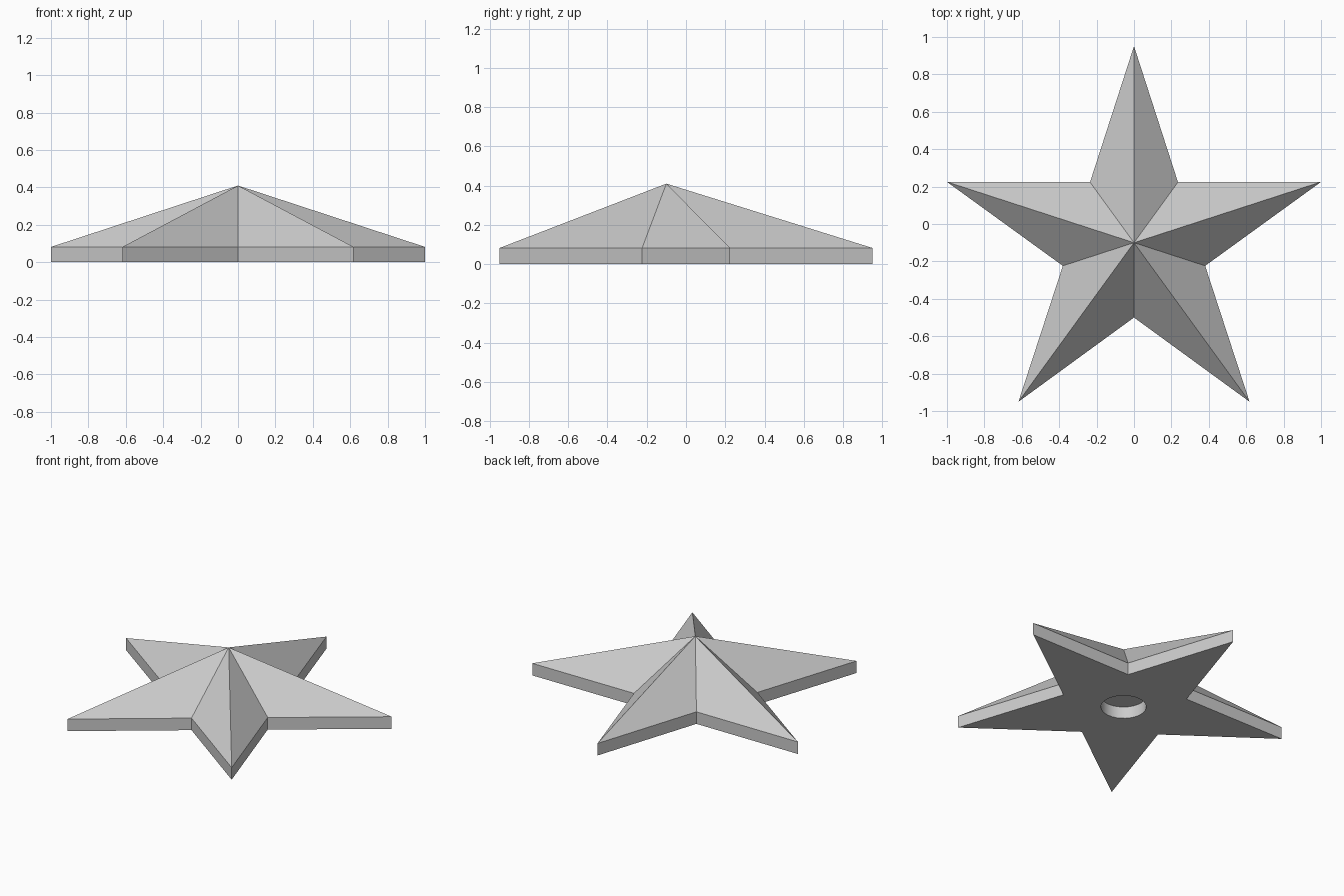
import bpy
import bmesh
from math import sin, cos, pi

cube = bpy.data.objects.get("Cube")
if cube:
    bpy.data.objects.remove(cube, do_unlink=True)

POINTS = 5
OUTER, INNER = 1.051, 0.4
CENTRE_Y = -0.1
RIM, PEAK = 0.082, 0.41
HOLE_RADIUS, HOLE_DEPTH, HOLE_SIDES = 0.14, 0.08, 32

grey = bpy.data.materials.new("grey")
grey.use_nodes = True
colour = (0.6, 0.6, 0.6, 1)
grey.diffuse_color = colour
grey.node_tree.nodes["Principled BSDF"].inputs["Base Color"].default_value = colour

bm = bmesh.new()


def ring(radii, count, z):
    """Closed ring of vertices, starting at the back, cycling through radii."""
    verts = []
    for i in range(count):
        a = pi / 2 + 2 * pi * i / count
        r = radii[i % len(radii)]
        verts.append(bm.verts.new((r * cos(a), CENTRE_Y + r * sin(a), z)))
    return verts


def wall(low, high):
    """Quads between two rings of equal length."""
    n = len(low)
    return [bm.faces.new((low[i], low[(i + 1) % n], high[(i + 1) % n], high[i]))
            for i in range(n)]


# Star slab edge and faceted top
star_low = ring((OUTER, INNER), POINTS * 2, 0)
star_high = ring((OUTER, INNER), POINTS * 2, RIM)
wall(star_low, star_high)
peak = bm.verts.new((0, CENTRE_Y, PEAK))
for i, v in enumerate(star_high):
    bm.faces.new((v, star_high[(i + 1) % len(star_high)], peak))

# Round blind hole in the underside
hole_low = ring((HOLE_RADIUS,), HOLE_SIDES, 0)
hole_high = ring((HOLE_RADIUS,), HOLE_SIDES, HOLE_DEPTH)
hole_wall = wall(hole_low, hole_high)
bm.faces.new(hole_high)

# Flat underside between the star outline and the hole
border = [e for e in bm.edges if e.is_boundary]
bmesh.ops.triangle_fill(bm, edges=border, use_beauty=True, use_dissolve=False)
bmesh.ops.recalc_face_normals(bm, faces=bm.faces[:])

# Smooth only the hole wall, with crisp rims
for f in hole_wall:
    f.smooth = True
    for e in f.edges:
        if abs(e.verts[0].co.z - e.verts[1].co.z) < 0.001:
            e.smooth = False

mesh = bpy.data.meshes.new("star")
bm.to_mesh(mesh)
bm.free()
mesh.materials.append(grey)
star = bpy.data.objects.new("star", mesh)
bpy.context.collection.objects.link(star)
